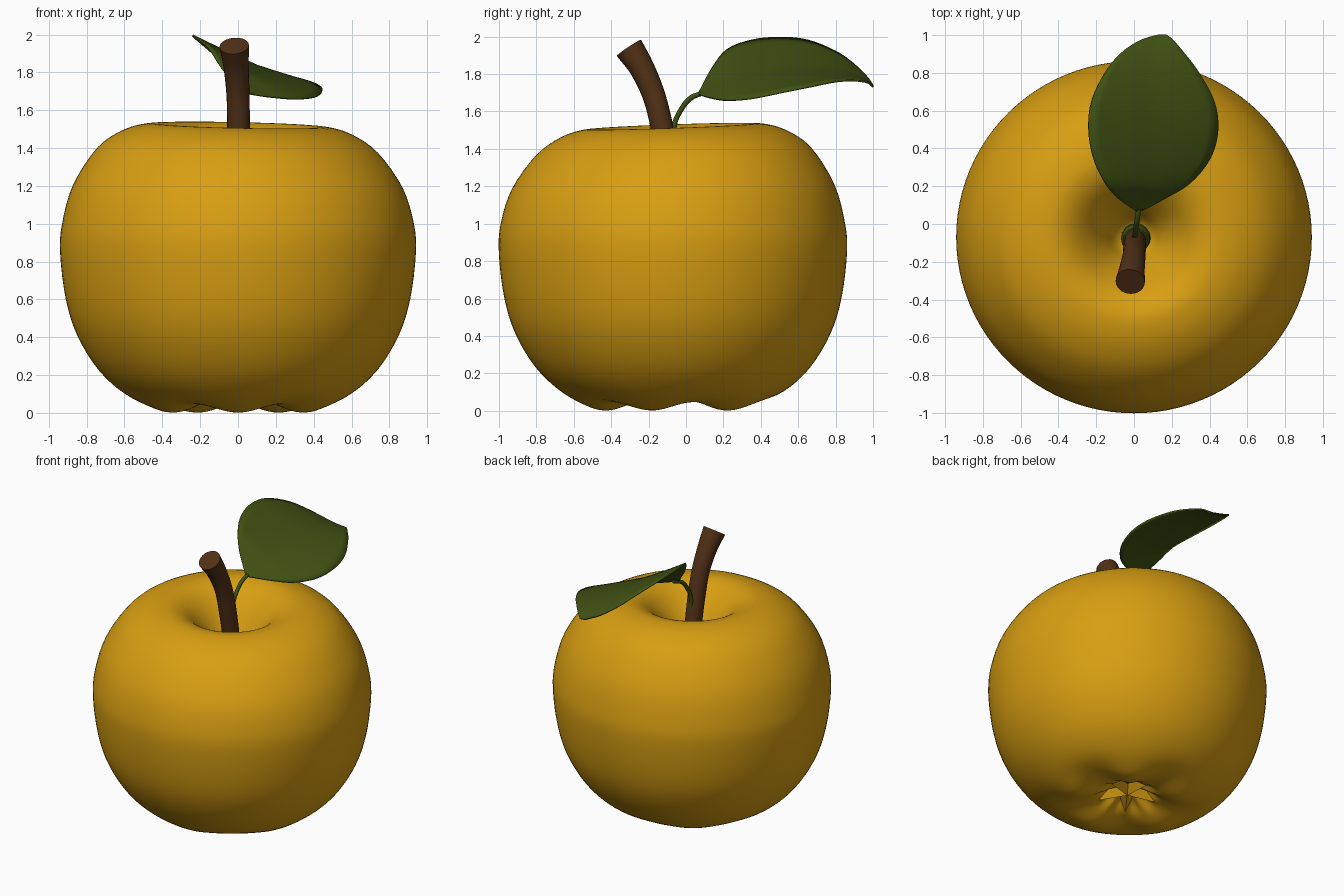
import bpy, bmesh, math
from mathutils import Vector

if "Cube" in bpy.data.objects:
    bpy.data.objects.remove(bpy.data.objects["Cube"])

CY = -0.07  # the fruit sits slightly forward of the origin


def material(name, rgb):
    m = bpy.data.materials.new(name)
    m.diffuse_color = (*rgb, 1)
    m.use_nodes = True
    m.node_tree.nodes["Principled BSDF"].inputs["Base Color"].default_value = m.diffuse_color
    return m


GOLD = material("golden skin", (0.69, 0.345, 0.006))
BROWN = material("brown bark", (0.085, 0.031, 0.008))
GREEN = material("leaf green", (0.05, 0.08, 0.006))


def spline(points, steps):
    """Catmull-Rom curve through points."""
    p = [Vector(q) for q in points]
    p = [p[0] * 2 - p[1]] + p + [p[-1] * 2 - p[-2]]
    out = []
    for i in range(1, len(p) - 2):
        a, b, c, d = p[i - 1:i + 3]
        for s in range(steps):
            t = s / steps
            out.append(0.5 * (2 * b + (c - a) * t + (2 * a - 5 * b + 4 * c - d) * t ** 2
                              + (3 * b - a - 3 * c + d) * t ** 3))
    return out + [p[-2]]


def make(name, verts, faces, mat, angle=180):
    me = bpy.data.meshes.new(name)
    me.from_pydata([tuple(v) for v in verts], [], faces)
    bm = bmesh.new()
    bm.from_mesh(me)
    bmesh.ops.recalc_face_normals(bm, faces=bm.faces)
    bm.to_mesh(me)
    bm.free()
    me.materials.append(mat)
    ob = bpy.data.objects.new(name, me)
    bpy.context.collection.objects.link(ob)
    bpy.ops.object.select_all(action='DESELECT')
    ob.select_set(True)
    bpy.context.view_layer.objects.active = ob
    bpy.ops.object.shade_smooth_by_angle(angle=math.radians(angle))
    return ob


def skin_rings(rings):
    """Vertices and faces joining closed rings, with capped ends."""
    n = len(rings[0])
    verts = [v for r in rings for v in r]
    faces = [(i * n + j, i * n + (j + 1) % n, (i + 1) * n + (j + 1) % n, (i + 1) * n + j)
             for i in range(len(rings) - 1) for j in range(n)]
    faces += [tuple(range(n)), tuple(range(len(verts) - n, len(verts)))]
    return verts, faces


def tube(name, path, mat, sides, angle):
    """Tapered tube; each path point is x, y, z, radius."""
    pts = spline(path, 5)
    rings = []
    for i, p in enumerate(pts):
        d = (pts[min(i + 1, len(pts) - 1)] - pts[max(i - 1, 0)]).to_3d().normalized()
        u = d.cross(Vector((1, 0, 0))).normalized()
        w = d.cross(u)
        rings.append([p.to_3d() + (u * math.cos(k * math.tau / sides)
                                   + w * math.sin(k * math.tau / sides)) * p[3]
                      for k in range(sides)])
    return make(name, *skin_rings(rings), mat, angle)


# Fruit: revolved profile with five soft lobes underneath and a tilted top
profile = [(0.005, 0.13), (0.08, 0.12), (0.16, 0.085), (0.25, 0.03), (0.35, 0.002), (0.45, 0.02),
           (0.6, 0.1), (0.74, 0.23), (0.85, 0.41), (0.91, 0.6), (0.94, 0.84), (0.93, 1.0),
           (0.87, 1.2), (0.74, 1.39), (0.6, 1.485), (0.47, 1.52), (0.38, 1.51), (0.30, 1.465),
           (0.22, 1.38), (0.15, 1.28), (0.09, 1.18), (0.005, 1.13)]
N = 96
rings = []
for r, z in spline(profile, 4):
    ring = []
    for k in range(N):
        a = k * math.tau / N
        x, y, h = r * math.cos(a), r * 0.99 * math.sin(a), z
        if z < 0.5:
            lobe = 0.5 - 0.5 * math.cos(5 * (a + math.pi / 2))
            h += 0.045 * lobe * math.exp(-((r - 0.36) / 0.16) ** 2)
            h += 0.012 * math.cos(10 * a) * math.exp(-((r - 0.16) / 0.06) ** 2)
        top = max(0.0, min(1.0, (z - 1.0) / 0.4))
        h += top * (0.035 * y - 0.022 * x)
        ring.append((x, y + CY, h))
    rings.append(ring)
make("fruit_body", *skin_rings(rings), GOLD)

# Dried blossom end: five folded sepals meeting in the lower hollow
for i in range(5):
    a = math.radians(-54 + 72 * i)
    out, side = Vector((math.cos(a), math.sin(a), 0)), Vector((-math.sin(a), math.cos(a), 0))
    c = Vector((0, CY, 0))
    ridge = [c + out * r + Vector((0, 0, z)) for r, z in ((0.0, 0.07), (0.09, 0.065), (0.2, 0.06))]
    low = [c + out * r + side * s + Vector((0, 0, 0.13))
           for r in (0.0, 0.1) for s in (-0.05, 0.05)]
    make("sepal_%d" % (i + 1), ridge + low,
         [(0, 1, 5, 3), (0, 4, 6, 1), (1, 2, 5), (1, 6, 2), (3, 5, 2, 6, 4)], GOLD, 50)

# Stem, flaring and bending forward to a cut end
tube("stem", [(0.01, -0.08, 1.12, 0.058), (0.005, -0.09, 1.3, 0.058), (0.003, -0.125, 1.5, 0.06),
              (0, -0.17, 1.68, 0.061), (-0.01, -0.235, 1.83, 0.067), (-0.02, -0.305, 1.94, 0.078)],
     BROWN, 20, 40)

# Green collar at the stem base and the leaf stalk
tube("stem_collar", [(0.01, -0.075, 1.17, 0.078), (0.008, -0.08, 1.22, 0.076),
                     (0.006, -0.085, 1.26, 0.064)], GREEN, 16, 50)
tube("leaf_stalk", [(0.01, -0.05, 1.25, 0.028), (0.005, -0.068, 1.4, 0.02),
                    (0.005, -0.062, 1.53, 0.014), (0.01, -0.02, 1.62, 0.014),
                    (0.018, 0.03, 1.675, 0.014), (0.027, 0.11, 1.705, 0.012)], GREEN, 10, 60)

# Leaf: rows of y, left edge x z, right edge x z
rows = [(0.07, 0.01, 1.70, 0.04, 1.69), (0.14, -0.09, 1.83, 0.17, 1.67),
        (0.22, -0.155, 1.93, 0.30, 1.66), (0.35, -0.215, 1.98, 0.405, 1.67),
        (0.5, -0.24, 1.995, 0.445, 1.70), (0.65, -0.225, 1.98, 0.425, 1.73),
        (0.8, -0.155, 1.92, 0.345, 1.76), (0.9, -0.075, 1.85, 0.27, 1.765),
        (0.97, 0.03, 1.78, 0.21, 1.755), (1.0, 0.13, 1.735, 0.17, 1.73)]
verts, faces, C = [], [], 13
fine = spline(rows, 4)
for y, lx, lz, rx, rz in fine:
    for j in range(C):
        t = j / (C - 1)
        crease = 0.03 * (rx - lx) * (1 - abs(2 * t - 1))
        verts.append((lx + (rx - lx) * t, y, lz + (rz - lz) * t - crease))
for i in range(len(fine) - 1):
    for j in range(C - 1):
        k = i * C + j
        faces.append((k, k + 1, k + C + 1, k + C))
leaf = make("leaf", verts, faces, GREEN, 60)
solid = leaf.modifiers.new("thickness", 'SOLIDIFY')
solid.thickness = 0.01
solid.offset = 0
